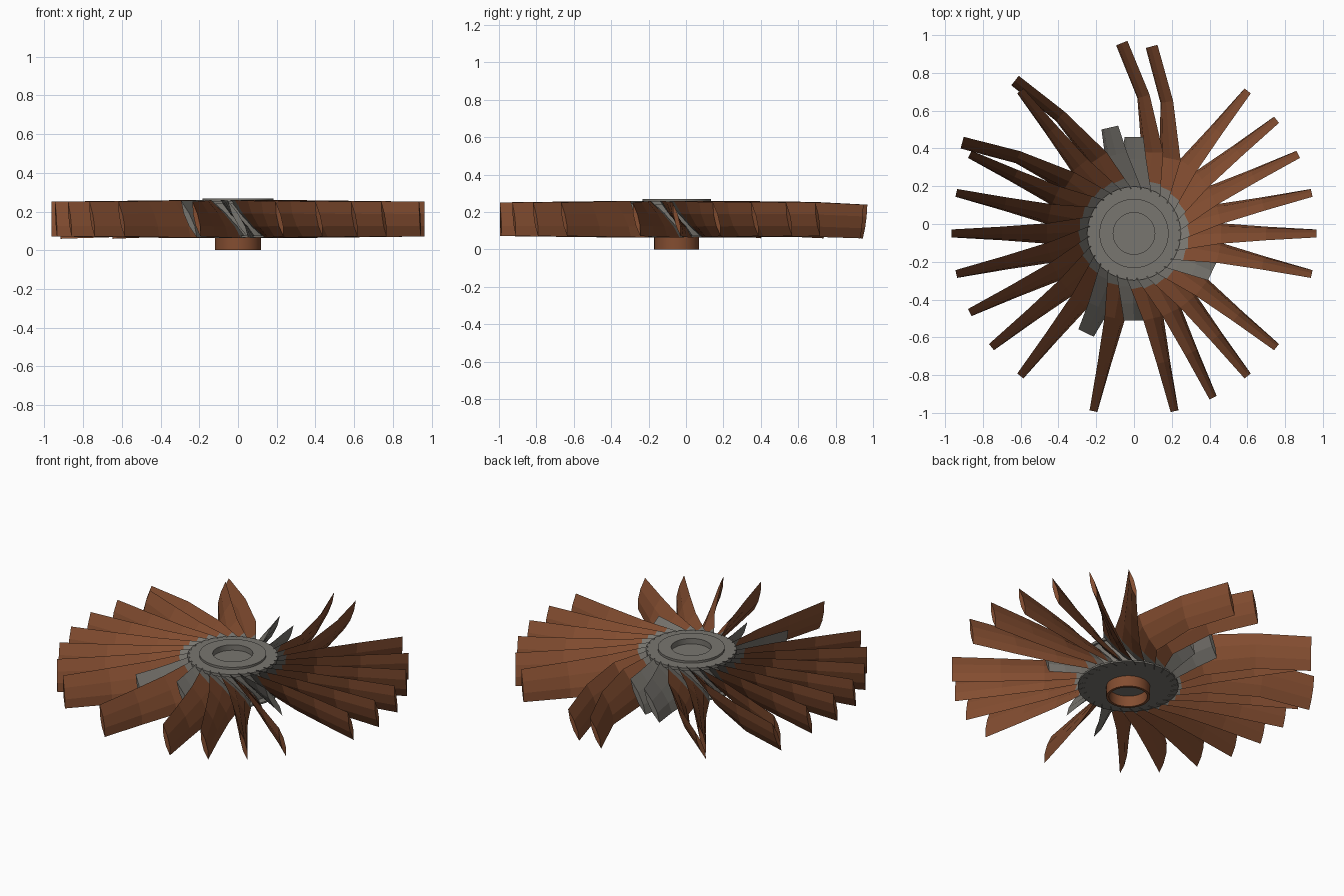
import bpy, bmesh
from math import sin, cos, pi, radians

if "Cube" in bpy.data.objects:
    bpy.data.objects.remove(bpy.data.objects["Cube"])

CY = -0.05          # hub centre in y
ZC = 0.161          # mid height of the blades
STEP = 360 / 28


def material(name, rgb):
    m = bpy.data.materials.new(name)
    m.diffuse_color = (*rgb, 1)
    m.use_nodes = True
    m.node_tree.nodes["Principled BSDF"].inputs["Base Color"].default_value = m.diffuse_color
    return m


RUST = material("rust", (0.23, 0.075, 0.03))
STEEL = material("dull_steel", (0.19, 0.18, 0.16))


def add_object(name, bm, mat):
    bmesh.ops.recalc_face_normals(bm, faces=bm.faces)
    me = bpy.data.meshes.new(name)
    bm.to_mesh(me)
    bm.free()
    me.materials.append(mat)
    ob = bpy.data.objects.new(name, me)
    bpy.context.collection.objects.link(ob)
    ob.location = (0, CY, 0)
    return ob


def lathe(name, profile, mat, segs=64):
    bm = bmesh.new()
    vs = [bm.verts.new((r, 0, z)) for r, z in profile]
    es = [bm.edges.new(p) for p in zip(vs, vs[1:])]
    bmesh.ops.spin(bm, geom=vs + es, cent=(0, 0, 0), axis=(0, 0, 1),
                   angle=2 * pi, steps=segs, use_duplicate=False)
    bmesh.ops.remove_doubles(bm, verts=bm.verts, dist=1e-4)
    ob = add_object(name, bm, mat)
    bpy.ops.object.select_all(action='DESELECT')
    bpy.context.view_layer.objects.active = ob
    ob.select_set(True)
    bpy.ops.object.shade_smooth_by_angle(angle=radians(30))
    return ob


def lerp(table, r):
    for (a, va), (b, vb) in zip(table, table[1:]):
        if r <= b:
            return va + (vb - va) * max(0, (r - a) / (b - a))
    return table[-1][1]


# sideways lean, half height and thickness of the twisted blade by radius
LEAN = [(0.2, 0.095), (0.28, 0.082), (0.46, 0.054), (0.7, 0.036), (0.965, 0.021)]
HALF = [(0.2, 0.099), (0.965, 0.09)]
THICK = [(0.2, 0.03), (0.5, 0.034), (0.965, 0.024)]


def blade(name, stops, mat, angle, bends=(), droop=0, min_lean=0):
    """Loft a faceted section along the blade; bends = (radius, degrees)."""
    bm = bmesh.new()
    rings = []
    head, x, y, last = 0, stops[0], 0, stops[0]
    for i, r in enumerate(stops):
        x += (r - last) * cos(head)
        y += (r - last) * sin(head)
        turn = radians(sum(d for br, d in bends if abs(br - r) < 1e-3))
        mid = head + turn / 2
        head, last = head + turn, r
        lean = max(lerp(LEAN, r), min_lean)
        half, th = lerp(HALF, r), lerp(THICK, r) / 2
        zc = ZC - (droop if i == len(stops) - 1 else 0)
        ring = []
        for k, side in ((1, 0), (0.3, 1), (-0.4, 1), (-1, 0), (-0.4, -1), (0.3, -1)):
            t = -lean * k + side * th
            ring.append(bm.verts.new((x - sin(mid) * t, y + cos(mid) * t, zc + half * k)))
        rings.append(ring)
    for a, b in zip(rings, rings[1:]):
        for j in range(6):
            n = (j + 1) % 6
            bm.faces.new((a[j], a[n], b[n], b[j]))
    bm.faces.new(rings[0])
    bm.faces.new(rings[-1])
    ob = add_object(name, bm, mat)
    ob.rotation_euler.z = radians(angle)
    return ob


# hub drum with raised collar on top and flange below
lathe("hub", [(0, 0.235), (0.11, 0.235), (0.11, 0.268), (0.183, 0.268), (0.183, 0.255),
              (0.248, 0.255), (0.248, 0.238), (0.235, 0.238), (0.235, 0.075),
              (0.275, 0.075), (0.275, 0.065), (0, 0.065)], STEEL)
# hollow shaft stub
lathe("shaft", [(0.105, 0.066), (0.105, 0), (0.12, 0), (0.12, 0.066)], RUST)

# blade index -> broken radius, or bend angles
BROKEN = {7: 0.51, 8: 0.575, 19: 0.585, 21: 0.46, 26: 0.46}
BENT = {5: (29, 12), 6: (22, 13), 9: (16, 10), 11: (13, 11)}

for i in range(28):
    a = i * STEP
    if i in BROKEN:
        r = BROKEN[i]
        blade("broken_blade", [0.22, 0.28, (0.28 + r) / 2, r], STEEL, a, min_lean=0.045)
        continue
    blade("blade_root", [0.22, 0.285], STEEL, a)
    if i in BENT:
        b1, b2 = BENT[i]
        blade("bent_blade", [0.285, 0.44, 0.74, 1.045], RUST, a,
              [(0.44, b1), (0.74, b2)], droop=0.012, min_lean=0.032)
    else:
        blade("blade", [0.285, 0.46, 0.7, 0.965], RUST, a)
